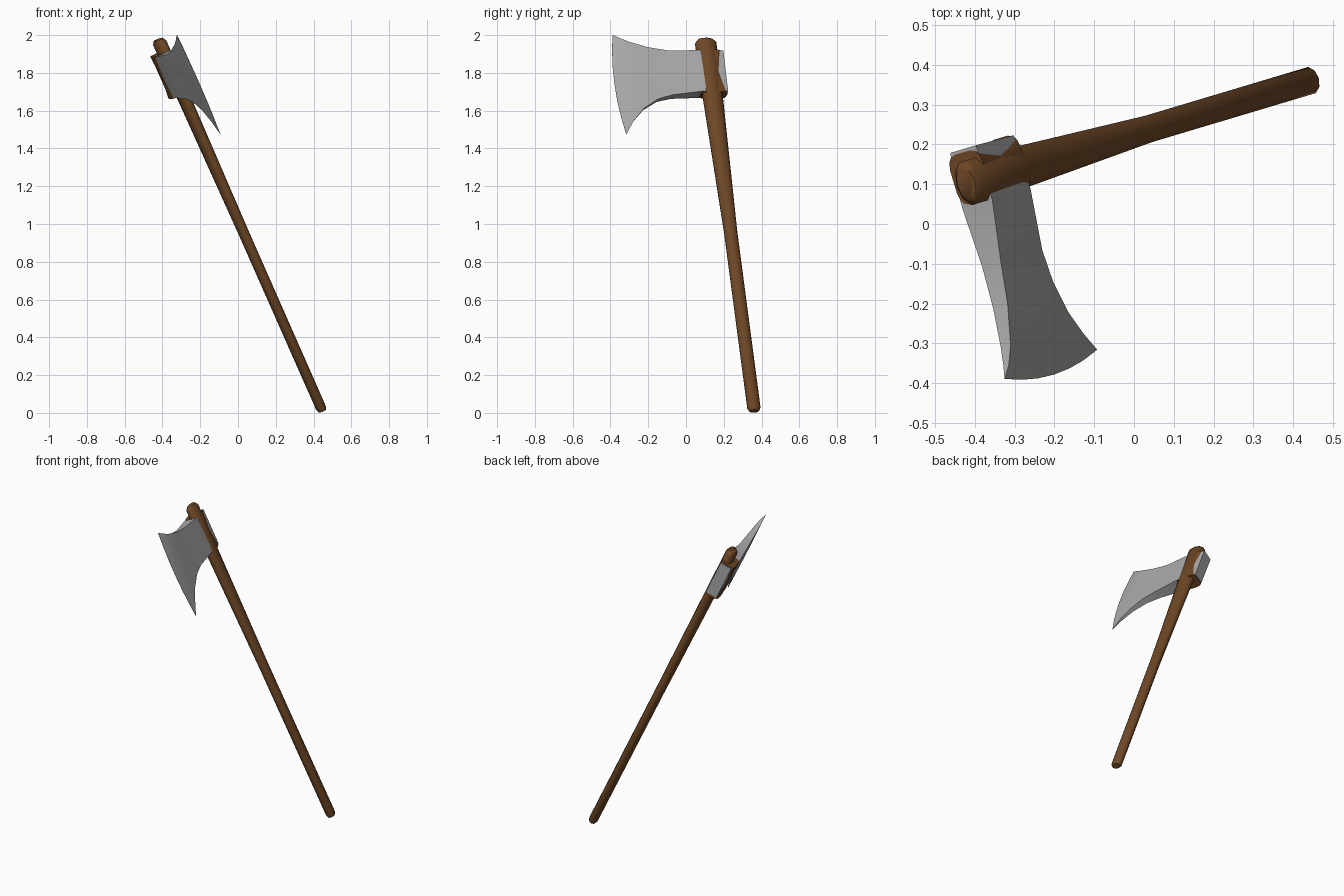
import bpy, bmesh, math
from mathutils import Vector

if "Cube" in bpy.data.objects:
    bpy.data.objects.remove(bpy.data.objects["Cube"])

# Tilted frame: D runs up the handle, B towards the cutting edge, N across the blade
O = Vector((-0.344, 0.125, 1.80))
D = Vector((-0.401, -0.12, 0.908)).normalized()
B = Vector((0.287, -0.958, 0)).normalized()
N = D.cross(B)


def place(u, v, w):
    return O + B * u + D * v + N * w


def material(name, color):
    m = bpy.data.materials.new(name)
    m.diffuse_color = (*color, 1)
    m.use_nodes = True
    m.node_tree.nodes["Principled BSDF"].inputs["Base Color"].default_value = m.diffuse_color
    return m


def loft(name, rings, mat, angle):
    """Skin closed rings of equal length and cap both ends."""
    bm = bmesh.new()
    loops = [[bm.verts.new(p) for p in ring] for ring in rings]
    n = len(loops[0])
    for a, b in zip(loops, loops[1:]):
        for i in range(n):
            j = (i + 1) % n
            bm.faces.new((a[i], a[j], b[j], b[i]))
    bm.faces.new(loops[0])
    bm.faces.new(loops[-1])
    bmesh.ops.remove_doubles(bm, verts=bm.verts, dist=0.0002)
    bmesh.ops.recalc_face_normals(bm, faces=bm.faces)
    me = bpy.data.meshes.new(name)
    bm.to_mesh(me)
    bm.free()
    ob = bpy.data.objects.new(name, me)
    bpy.context.collection.objects.link(ob)
    me.materials.append(mat)
    bpy.ops.object.select_all(action='DESELECT')
    ob.select_set(True)
    bpy.context.view_layer.objects.active = ob
    bpy.ops.object.shade_smooth_by_angle(angle=math.radians(angle))
    return ob


def oval(v, a, c, u0=0, w0=0, power=1.0, sides=10):
    """Oval ring across the handle; power below 1 makes it boxier."""
    pts = []
    for i in range(sides):
        t = 2 * math.pi * (i + 0.5) / sides
        x, y = math.cos(t), math.sin(t)
        x = math.copysign(abs(x) ** power, x)
        y = math.copysign(abs(y) ** power, y)
        pts.append(place(u0 + a * x, v, w0 + c * y))
    return pts


wood = material("brown wood", (0.155, 0.063, 0.019))
steel = material("grey steel", (0.40, 0.39, 0.39))

# Handle: oval pole, swelling towards the head, softened ends
loft("handle", [oval(v, a, c) for v, a, c in (
    (-1.972, 0.026, 0.020), (-1.955, 0.036, 0.028), (-0.93, 0.036, 0.029),
    (-0.12, 0.056, 0.034), (0.175, 0.059, 0.036), (0.194, 0.042, 0.025))], wood, 50)

# Wooden sleeve showing through the head's eye, waisted in the middle
loft("eye_sleeve", [oval(v, a, c, -0.012, -0.018, 0.5, 16) for v, a, c in (
    (-0.121, 0.074, 0.0475), (-0.06, 0.056, 0.046), (0.0, 0.042, 0.0455),
    (0.07, 0.056, 0.046), (0.123, 0.066, 0.0475))], wood, 40)

# Axe head: stations from the back to the cutting edge
# top u, top v, bottom u, bottom v, centre offset, half thickness, bow
stations = (
    (-0.085, 0.120, -0.082, -0.115, -0.015, 0.037, 0),
    (-0.010, 0.122, -0.010, -0.116, -0.018, 0.043, 0),
    (0.060, 0.122, 0.060, -0.117, -0.020, 0.043, 0),
    (0.210, 0.130, 0.215, -0.127, -0.026, 0.027, 0),
    (0.320, 0.152, 0.300, -0.148, -0.026, 0.021, 0.005),
    (0.420, 0.188, 0.383, -0.200, -0.027, 0.014, 0.012),
    (0.465, 0.213, 0.447, -0.269, -0.029, 0.008, 0.020),
    (0.498, 0.237, 0.4945, -0.344, -0.033, 0.0, 0.027),
)
ROWS = 6


def head_ring(ut, vt, ub, vb, w, h, bow):
    side = []
    for i in range(ROWS + 1):
        f = i / ROWS
        side.append((ub + (ut - ub) * f + bow * 4 * f * (1 - f), vb + (vt - vb) * f))
    return ([place(u, v, w + h) for u, v in side]
            + [place(u, v, w - h) for u, v in reversed(side)])


def head_rings():
    rings = [head_ring(*s) for s in stations[:-1]]
    edge = list(stations[-1])
    edge[5] = 0.0005            # hair-thin cutting edge
    return rings + [head_ring(*edge)]


loft("axe_head", head_rings(), steel, 40)
